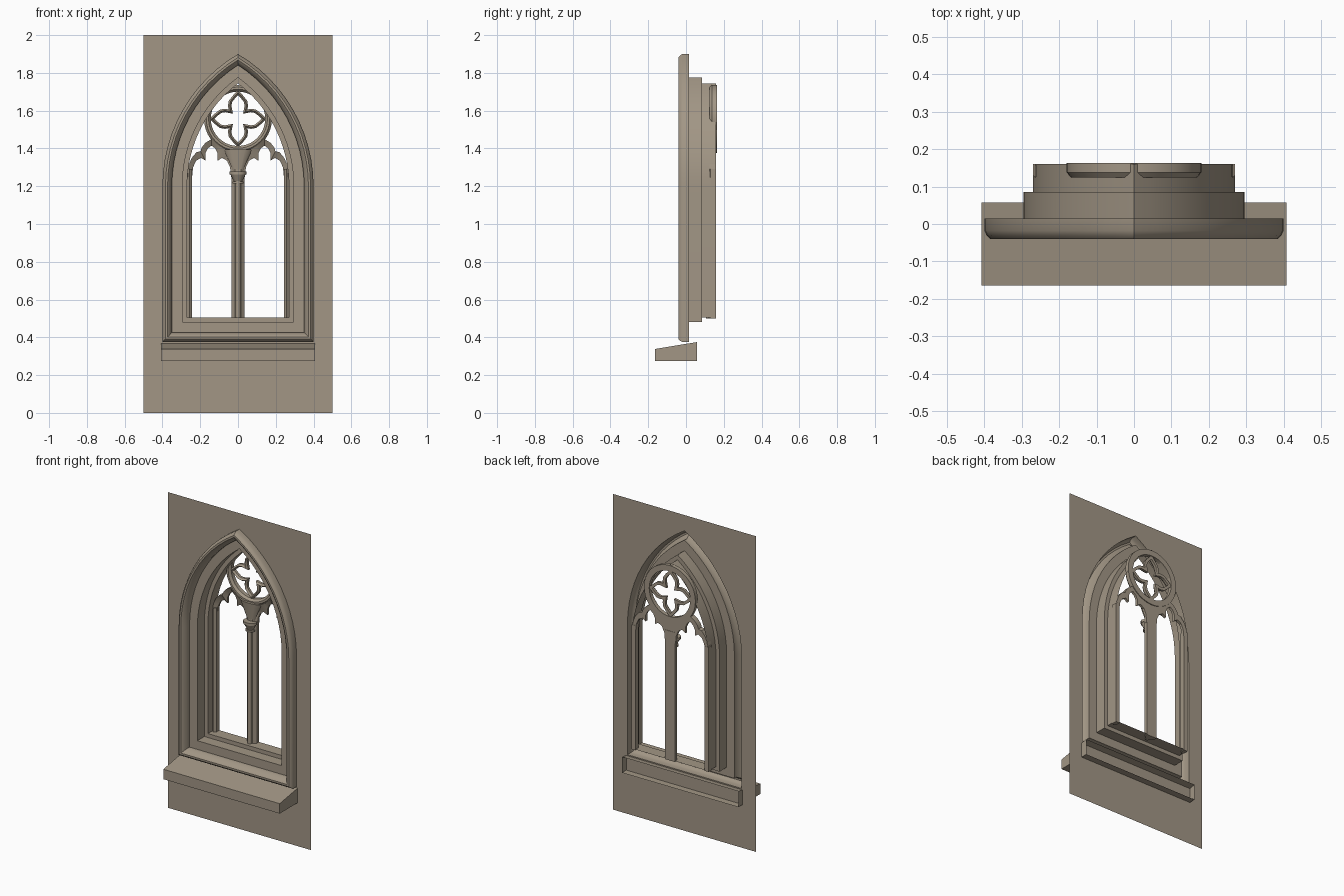
import bpy, bmesh, math
from mathutils import Vector

if "Cube" in bpy.data.objects:
    bpy.data.objects.remove(bpy.data.objects["Cube"])

stone = bpy.data.materials.new("warm_grey_stone")
stone.diffuse_color = (0.36, 0.305, 0.235, 1)
stone.use_nodes = True
stone.node_tree.nodes["Principled BSDF"].inputs["Base Color"].default_value = stone.diffuse_color

SPRING, W, BASE, C, R = 1.2, 0.40, 0.375, 0.4125, 0.8125


def finish(name, bm, front=False, smooth=True):
    bmesh.ops.recalc_face_normals(bm, faces=bm.faces)
    # open surfaces are turned to face the front
    if front and sum(f.normal.y * f.calc_area() for f in bm.faces) > 0:
        bmesh.ops.reverse_faces(bm, faces=bm.faces)
    me = bpy.data.meshes.new(name)
    bm.to_mesh(me)
    bm.free()
    me.materials.append(stone)
    ob = bpy.data.objects.new(name, me)
    bpy.context.collection.objects.link(ob)
    if smooth:
        bpy.ops.object.select_all(action='DESELECT')
        ob.select_set(True)
        bpy.context.view_layer.objects.active = ob
        bpy.ops.object.shade_smooth_by_angle(angle=math.radians(35))
    return ob


def outline(d, n=12):
    """Pointed arch outline, moved inward by d, as (x, z) points."""
    r = R - d
    end = math.acos(C / r)
    arc = [(r * math.cos(end * i / n) - C, SPRING + r * math.sin(end * i / n)) for i in range(n + 1)]
    arc[-1] = (0, arc[-1][1])
    left = [(-x, z) for x, z in reversed(arc[:-1])]
    return [(-W + d, BASE + d), (W - d, BASE + d)] + arc + left


def skin(bm, rings, closed_path, closed_section):
    """Join a list of equal vertex rings with quads."""
    m, k = len(rings), len(rings[0])
    for i in range(m if closed_path else m - 1):
        a, b = rings[i], rings[(i + 1) % m]
        for j in range(k if closed_section else k - 1):
            q = (j + 1) % k
            bm.faces.new((a[j], a[q], b[q], b[j]))


def loft(name, profile):
    """Stepped surface through arch outlines; profile is (inset, y)."""
    bm = bmesh.new()
    rings = [[bm.verts.new((x, y, z)) for x, z in outline(d)] for d, y in profile]
    skin(bm, rings, False, True)
    return finish(name, bm, front=True)


def sweep(name, path, section, closed=False):
    """Sweep a (sideways, y) section along an (x, z) path with mitred corners."""
    bm = bmesh.new()
    pts = [Vector(p) for p in path]
    n, rings = len(pts), []
    for i, p in enumerate(pts):
        a = pts[i - 1] if closed or i else None
        b = pts[(i + 1) % n] if closed or i < n - 1 else None
        t1 = (p - a).normalized() if a is not None else (b - p).normalized()
        t2 = (b - p).normalized() if b is not None else t1
        n1, n2 = Vector((-t1.y, t1.x)), Vector((-t2.y, t2.x))
        m = (n1 + n2).normalized()
        m /= max(m.dot(n1), 0.5)
        rings.append([bm.verts.new((p.x + m.x * s, y, p.y + m.y * s)) for s, y in section])
    skin(bm, rings, closed, True)
    if not closed:
        bm.faces.new(rings[0])
        bm.faces.new(rings[-1])
    return finish(name, bm)


def cone(name, x, y, z0, z1, r0, r1, flat=1.0, seg=12):
    bm = bmesh.new()
    bmesh.ops.create_cone(bm, cap_ends=True, segments=seg, radius1=r0, radius2=r1, depth=z1 - z0)
    for v in bm.verts:
        v.co = (v.co.x + x, v.co.y * flat + y, v.co.z + (z0 + z1) / 2)
    return finish(name, bm)


# thin wall sheet with an arched hole
bm = bmesh.new()
for loop in ([(-.5, 0), (.5, 0), (.5, 2), (-.5, 2)], outline(0)):
    vs = [bm.verts.new((x, .015, z)) for x, z in loop]
    for i in range(len(vs)):
        bm.edges.new((vs[i - 1], vs[i]))
bmesh.ops.triangle_fill(bm, use_beauty=True, edges=bm.edges[:])
finish("wall", bm, front=True, smooth=False)

# rounded outer moulding and stepped reveal
loft("outer_moulding", [(0, .015), (0, -.018), (.006, -.031), (.016, -.04), (.027, -.04),
                        (.037, -.032), (.043, -.018), (.05, -.008), (.05, .015)])
loft("stepped_reveal", [(.05, .015), (.105, .015), (.105, .085), (.13, .085), (.13, .16)])

# sloped sill, open at the back
bm = bmesh.new()
prof = [(.058, .275), (-.165, .275), (-.165, .338), (.058, .375)]
ends = [[bm.verts.new((x, y, z)) for y, z in prof] for x in (-.408, .408)]
skin(bm, ends, False, False)
for e in ends:
    bm.faces.new(e)
finish("window_sill", bm, front=True, smooth=False)

# side jambs of the tracery
for s, side in ((-1, "left"), (1, "right")):
    sec = [(-.0135, .16), (-.0135, .13), (0, .118), (.0135, .13), (.0135, .16)]
    sweep(side + "_jamb", [(s * .2565, .5), (s * .2565, 1.29)], sec)

# mullion with front shaft, capital and fan-shaped corbel
sweep("mullion", [(0, .5), (0, 1.32)],
      [(-.035, .16), (-.035, .138), (-.016, .122), (.016, .122), (.035, .138), (.035, .16)])
cone("mullion_shaft", 0, .118, .5, 1.23, .013, .013)
cone("capital_lower", 0, .122, 1.215, 1.225, .03, .03, .8)
cone("capital_bell", 0, .122, 1.225, 1.262, .02, .04, .8)
cone("capital_top", 0, .122, 1.262, 1.278, .044, .044, .8)
cone("corbel_fan", 0, .13, 1.278, 1.395, .024, .075, .3)

# cusped lancet heads: strip between an outer line and a trefoil line
half = [(-.243, 1.25), (-.238, 1.30), (-.222, 1.335), (-.195, 1.35), (-.172, 1.335),
        (-.172, 1.375), (-.16, 1.40), (-.14, 1.415)]
inner = half + [(-.28 - x, z) for x, z in reversed(half[:-1])]
outer = [(-.268, 1.25), (-.262, 1.31), (-.245, 1.35), (-.22, 1.38), (-.198, 1.385),
         (-.192, 1.405), (-.172, 1.43), (-.14, 1.45), (-.12, 1.43), (-.095, 1.41),
         (-.06, 1.39), (-.03, 1.385), (0, 1.38), (0, 1.35), (0, 1.25)]
for s, side in ((1, "left"), (-1, "right")):
    bm = bmesh.new()
    rings = [[bm.verts.new((s * x, y, z)) for (x, z), y in
              ((a, .158), (a, .142), (b, .125), (b, .158))] for a, b in zip(inner, outer)]
    skin(bm, rings, False, True)
    bm.faces.new(rings[0])
    bm.faces.new(rings[-1])
    finish(side + "_lancet_head", bm)

# round ring at the top
ZC = 1.557
circle = [(.162 * math.cos(math.tau * i / 40), ZC + .162 * math.sin(math.tau * i / 40)) for i in range(40)]
sweep("tracery_ring", circle,
      [(-.018, .163), (-.018, .138), (-.006, .124), (.006, .124), (.018, .138), (.018, .163)], True)

# pointed quatrefoil inside the ring
lobe = [(.038, .038), (.044, .068), (.04, .092), (.022, .115), (0, .138),
        (-.022, .115), (-.04, .092), (-.044, .068)]
foil = []
for k in range(4):
    c, s = round(math.cos(k * math.pi / 2)), round(math.sin(k * math.pi / 2))
    foil += [(x * c - z * s, ZC + x * s + z * c) for x, z in lobe]
sweep("quatrefoil", foil, [(-.009, .158), (-.009, .142), (0, .13), (.009, .142), (.009, .158)], True)
